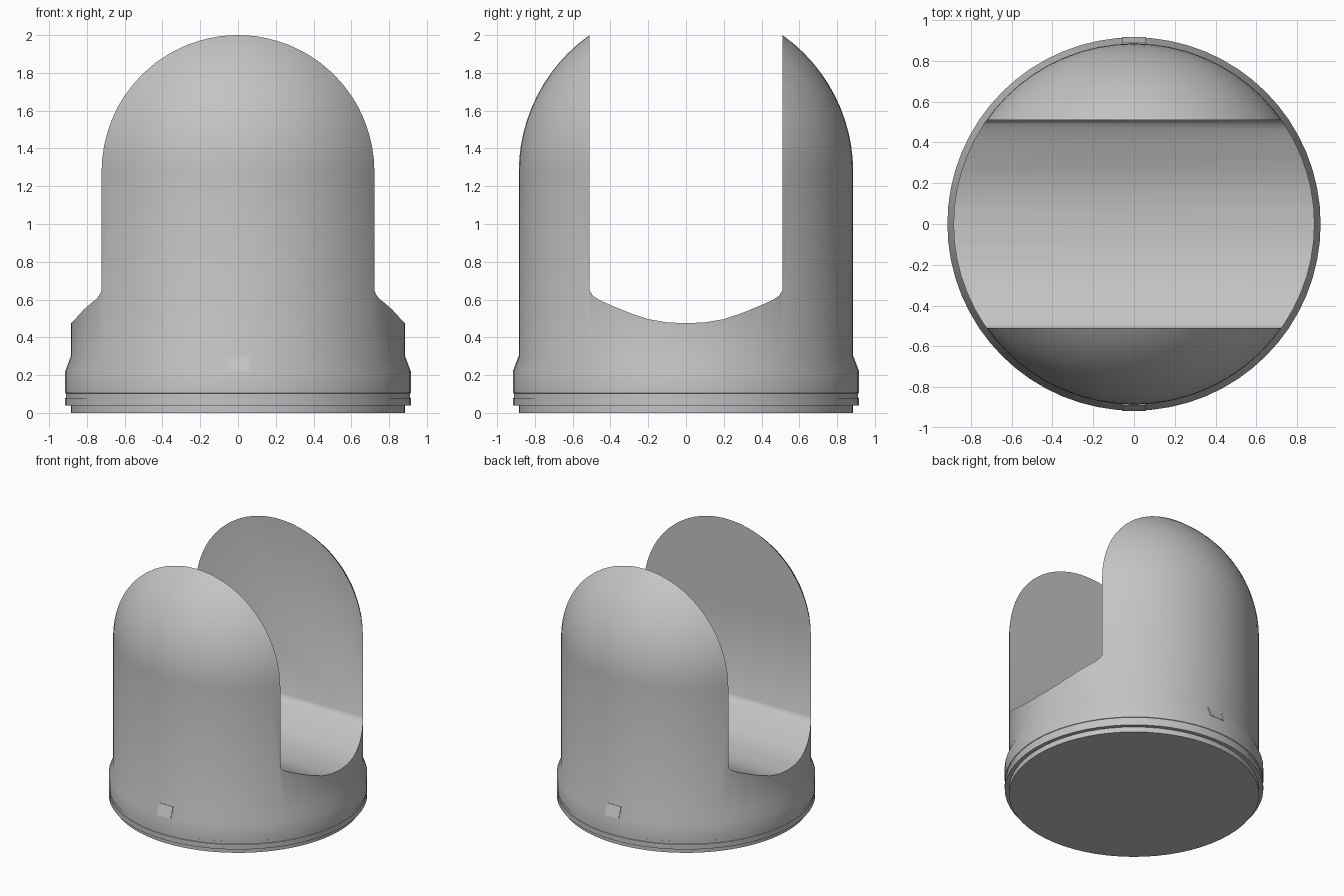
import bpy, bmesh
from math import sin, cos, pi, radians

if "Cube" in bpy.data.objects:
    bpy.data.objects.remove(bpy.data.objects["Cube"], do_unlink=True)

R, RIM, SPRING, SLOT = 0.885, 0.915, 1.277, 0.51

grey = bpy.data.materials.new("light_grey")
grey.use_nodes = True
COLOR = (0.55, 0.55, 0.55, 1)
grey.diffuse_color = COLOR
grey.node_tree.nodes["Principled BSDF"].inputs["Base Color"].default_value = COLOR


def make(name, bm):
    bmesh.ops.recalc_face_normals(bm, faces=bm.faces)
    mesh = bpy.data.meshes.new(name)
    bm.to_mesh(mesh)
    bm.free()
    mesh.materials.append(grey)
    obj = bpy.data.objects.new(name, mesh)
    bpy.context.collection.objects.link(obj)
    return obj


def lathe(name, profile, steps=64):
    bm = bmesh.new()
    verts = [bm.verts.new((0, -r, z)) for r, z in profile]
    edges = [bm.edges.new(pair) for pair in zip(verts, verts[1:])]
    bmesh.ops.spin(bm, geom=verts + edges, cent=(0, 0, 0), axis=(0, 0, 1),
                   angle=2 * pi, steps=steps)
    bmesh.ops.remove_doubles(bm, verts=bm.verts, dist=0.0005)
    rim = [e for e in bm.edges if e.is_boundary]
    if rim:
        bmesh.ops.contextual_create(bm, geom=rim)
    return make(name, bm)


def prism(name, outline, half):
    """Extrude a (y, z) outline along x, from -half to half."""
    bm = bmesh.new()
    face = bm.faces.new([bm.verts.new((-half, y, z)) for y, z in outline])
    new = bmesh.ops.extrude_face_region(bm, geom=[face])["geom"]
    bmesh.ops.translate(bm, vec=(2 * half, 0, 0),
                        verts=[v for v in new if isinstance(v, bmesh.types.BMVert)])
    return make(name, bm)


# Domed cap: stepped foot, grooved rim, tapered shoulder, straight wall, dome
base = [(R, 0), (R, 0.04), (RIM, 0.04), (RIM, 0.078), (RIM - 0.004, 0.08),
        (RIM - 0.004, 0.103), (RIM, 0.105), (RIM, 0.22), (R, 0.30)]
dome = [(R * cos(a), SPRING + R * sin(a))
        for a in (pi / 2 * i / 20 for i in range(20))]
body = lathe("domed_cap", base + dome + [(0, SPRING + R)])

# Slot running side to side, with a dished floor
half_floor = [(0.1, 0.479), (0.2, 0.496), (0.3, 0.530), (0.4, 0.571),
              (0.46, 0.598), (0.495, 0.622), (SLOT, 0.648), (SLOT, 2.5)]
outline = ([(-y, z) for y, z in reversed(half_floor)] + [(0, 0.475)] + half_floor)
cutter = prism("slot_cutter", outline, 1.2)
cutter.hide_render = True

bpy.context.view_layer.objects.active = body
body.select_set(True)
cut = body.modifiers.new("slot", "BOOLEAN")
cut.operation, cut.solver, cut.object = "DIFFERENCE", "EXACT", cutter
bpy.ops.object.modifier_apply(modifier=cut.name)
bpy.data.objects.remove(cutter, do_unlink=True)
bpy.ops.object.shade_smooth_by_angle(angle=radians(30))

# Small flat alignment marks on the shoulder, front and back
for name, s in (("front_mark", -1), ("back_mark", 1)):
    prism(name, [(s * y, z) for y, z in
                 ((0.87, 0.22), (0.917, 0.22), (0.887, 0.30), (0.87, 0.30))], 0.06)
